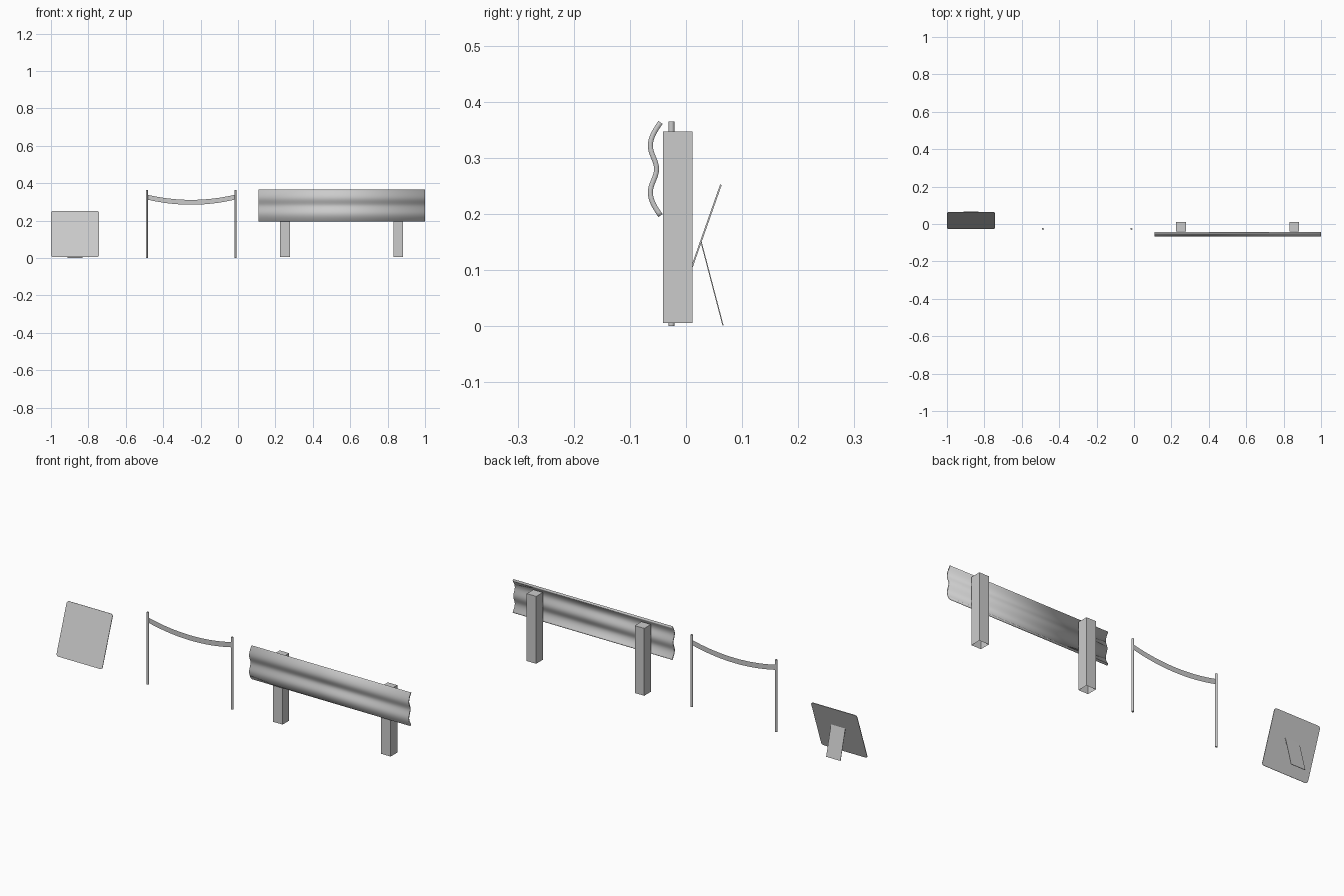
import bpy, bmesh, math
from mathutils import Matrix

if "Cube" in bpy.data.objects:
    bpy.data.objects.remove(bpy.data.objects["Cube"])


def add_object(name, bm, smooth=False):
    bmesh.ops.recalc_face_normals(bm, faces=bm.faces)
    mesh = bpy.data.meshes.new(name)
    bm.to_mesh(mesh)
    bm.free()
    ob = bpy.data.objects.new(name, mesh)
    bpy.context.collection.objects.link(ob)
    if smooth:
        for p in mesh.polygons:
            p.use_smooth = True
    return ob


def box(name, size, centre, tilt=0.0, corner=0.0, open_bottom=False):
    bm = bmesh.new()
    bmesh.ops.create_cube(bm, size=1, matrix=Matrix.Diagonal((*size, 1)))
    if corner:
        edges = [e for e in bm.edges
                 if abs(e.verts[0].co.y - e.verts[1].co.y) > 1e-5]
        bmesh.ops.bevel(bm, geom=edges, offset=corner, segments=4,
                        profile=0.5, affect='EDGES')
    if open_bottom:
        low = [f for f in bm.faces if f.calc_center_median().z < -0.49 * size[2]]
        bmesh.ops.delete(bm, geom=low, context='FACES_ONLY')
    ob = add_object(name, bm)
    ob.location = centre
    ob.rotation_euler.x = tilt
    return ob


def strip(name, points, offset):
    """Sweep an open line of points along a straight offset."""
    bm = bmesh.new()
    a = [bm.verts.new(p) for p in points]
    b = [bm.verts.new([p[i] + offset[i] for i in range(3)]) for p in points]
    for i in range(len(points) - 1):
        bm.faces.new((a[i], a[i + 1], b[i + 1], b[i]))
    return add_object(name, bm, smooth=True)


# Corrugated guard rail: two outward ridges with a valley between
def rail_y(t):
    if abs(t) < 0.5:
        return -0.058 + 0.0055 * math.cos(2 * math.pi * t)
    return -0.0635 + 0.018 * (1 - math.cos(math.pi * (abs(t) - 0.5)))


steps = [i / 16 - 1 for i in range(33)]
rail = strip("guard_rail", [(0.11, rail_y(t), 0.28 + 0.083 * t) for t in steps],
             (0.89, 0, 0))
solid = rail.modifiers.new("thickness", 'SOLIDIFY')
solid.thickness = 0.009
solid.offset = 0
bpy.context.view_layer.objects.active = rail
rail.select_set(True)
bpy.ops.object.shade_smooth_by_angle(angle=math.radians(40))
rail.select_set(False)

# Square guard rail posts, hollow at the foot
for side, x in (("left", 0.252), ("right", 0.857)):
    box(f"rail_post_{side}", (0.053, 0.053, 0.341), (x, -0.0145, 0.1765),
        open_bottom=True)

# Thin round barrier poles
for side, x in (("left", -0.487), ("right", -0.014)):
    bm = bmesh.new()
    bmesh.ops.create_cone(bm, cap_ends=True, segments=12, radius1=0.0055,
                          radius2=0.0055, depth=0.365,
                          matrix=Matrix.Translation((x, -0.026, 0.1825)))
    pole = add_object(f"barrier_pole_{side}", bm)
    bpy.context.view_layer.objects.active = pole
    pole.select_set(True)
    bpy.ops.object.shade_smooth_by_angle(angle=math.radians(40))
    pole.select_set(False)

# Sagging barrier tape between the poles
mid, half = -0.2505, 0.2365
tape = [(mid + half * u, -0.026, 0.285 + 0.028 * u * u)
        for u in (i / 8 - 1 for i in range(17))]
strip("barrier_tape", tape, (0, 0, 0.026))

# Leaning sign board with rounded corners
box("sign_board", (0.257, 0.003, 0.262), (-0.8715, 0.0187, 0.1285),
    tilt=-math.atan2(0.087, 0.247), corner=0.012)

# Support leg behind the board
top, foot = (0.027, 0.15), (0.066, 0.001)
dy, dz = top[0] - foot[0], top[1] - foot[1]
box("sign_support", (0.08, 0.002, math.hypot(dy, dz)),
    (-0.8715, (top[0] + foot[0]) / 2, (top[1] + foot[1]) / 2),
    tilt=math.atan2(-dy, dz))
